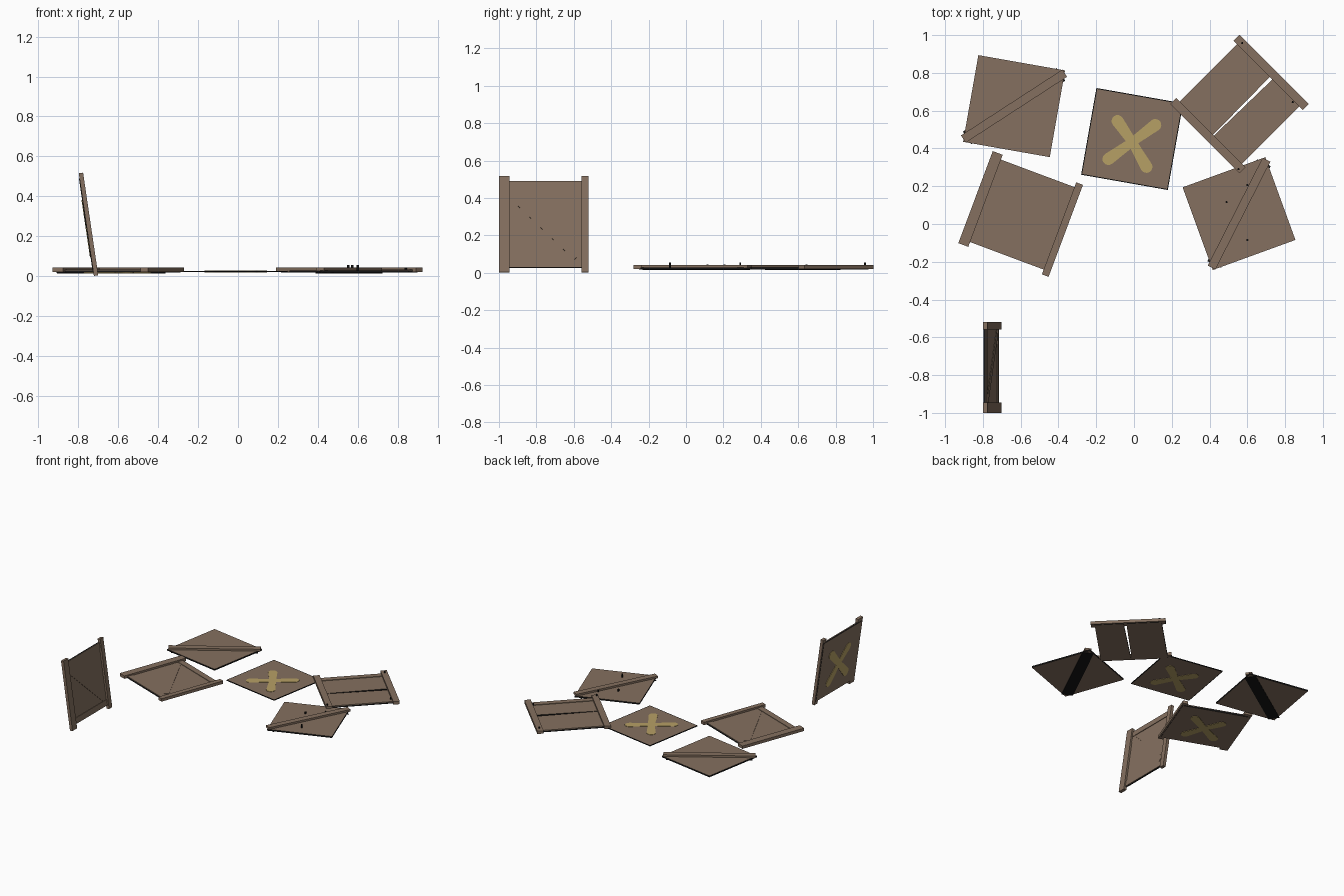
import bpy, bmesh
from math import radians, cos, sin, pi, hypot
from mathutils import Matrix, Vector

cube = bpy.data.objects.get("Cube")
if cube:
    bpy.data.objects.remove(cube, do_unlink=True)


def material(name, rgb):
    m = bpy.data.materials.new(name)
    m.use_nodes = True
    m.diffuse_color = (*rgb, 1)
    node = m.node_tree.nodes["Principled BSDF"]
    node.inputs["Base Color"].default_value = (*rgb, 1)
    node.inputs["Roughness"].default_value = 0.9
    return m


WOOD = material("brown wood", (0.235, 0.163, 0.115))
PAINT = material("yellow paint", (0.47, 0.35, 0.13))
DARK = material("dark edge", (0.008, 0.008, 0.008))


def prism(name, points, low, high, frame, face=WOOD, side=None, border=0):
    """Extrude an outline; walls (and an optional inset border) take the side colour."""
    bm = bmesh.new()
    base = bm.faces.new([bm.verts.new((x, y, low)) for x, y in points])
    up = bmesh.ops.extrude_face_region(bm, geom=[base])["geom"]
    bmesh.ops.translate(bm, vec=(0, 0, high - low),
                        verts=[v for v in up if isinstance(v, bmesh.types.BMVert)])
    bmesh.ops.recalc_face_normals(bm, faces=bm.faces)
    for f in bm.faces:
        f.material_index = int(abs(f.normal.z) < 0.5)
    if border:
        caps = [f for f in bm.faces if f.material_index == 0]
        for f in bmesh.ops.inset_individual(bm, faces=caps, thickness=border)["faces"]:
            f.material_index = 1
    mesh = bpy.data.meshes.new(name)
    bm.to_mesh(mesh)
    bm.free()
    mesh.materials.append(face)
    mesh.materials.append(side or face)
    ob = bpy.data.objects.new(name, mesh)
    bpy.context.collection.objects.link(ob)
    ob.matrix_world = frame
    return ob


def rect(x0, x1, y0, y1):
    return [(x0, y0), (x1, y0), (x1, y1), (x0, y1)]


def bar(length, width, angle):
    turn = Matrix.Rotation(radians(angle), 2)
    a, b = length / 2, width / 2
    return [tuple(turn @ Vector(p)) for p in rect(-a, a, -b, b)]


def flat_frame(x, y, angle):
    return Matrix.Translation((x, y, 0)) @ Matrix.Rotation(radians(angle), 4, "Z")


def painted_cross(name, low, high, frame):
    """Four brush strokes, each widening to a rounded end."""
    ends = [(-0.092, 0.08), (0.108, 0.094), (-0.105, -0.126), (0.1, -0.132)]
    hub = Vector((0.003, -0.016))
    for i, end in enumerate(ends):
        tip = Vector(end)
        d = (tip - hub).normalized()
        n = Vector((-d.y, d.x))
        outline = [hub - d * 0.02 + n * 0.022, hub - d * 0.02 - n * 0.022]
        for k in range(9):
            a = -pi / 2 + pi * k / 8
            outline.append(tip + (d * cos(a) + n * sin(a)) * 0.032)
        prism(f"{name}_stroke_{i + 1}", [tuple(p) for p in outline], low, high, frame, PAINT)


S = 0.233  # half size of a sheet
LOW, TOP, BOARD = 0.017, 0.028, 0.042


# Sheets with one diagonal brace
for name, frame in (("back_lid", flat_frame(-0.635, 0.624, -10)),
                    ("side_lid", flat_frame(0.556, 0.055, 20))):
    prism(name + "_sheet", rect(-S, S, -S, S), LOW, TOP, frame, side=DARK)
    prism(name + "_brace", bar(0.64, 0.046, 43), TOP - 0.002, BOARD, frame)
    prism(name + "_under_strip", bar(0.6, 0.08, 44), LOW - 0.003, LOW, frame, DARK)

# Painted sheet in the middle
middle = flat_frame(-0.01, 0.45, -10)
prism("painted_sheet", rect(-S, S, -S, S), 0.02, 0.026, middle, side=DARK, border=0.007)
painted_cross("top_cross", 0.026, 0.028, middle)
painted_cross("under_cross", 0.018, 0.02, middle)


def end_boards(name, frame, half, left, right):
    prism(name + "_left_board", rect(-half, -half + left, -0.26, 0.26), LOW + 0.003, BOARD, frame)
    prism(name + "_right_board", rect(half - right, half, -0.26, 0.26), LOW + 0.003, BOARD, frame)


def rails(name, frame, half):
    for label, s in (("lower", -1), ("upper", 1)):
        prism(f"{name}_{label}_rail", rect(-half, half, *sorted((s * 0.19, s * S))),
              TOP - 0.002, TOP + 0.004, frame)


# Framed panels: one lies flat, one stands and leans back
lean = radians(8.4)
standing = Matrix(((0, -sin(lean), cos(lean), -0.78),
                   (1, 0, 0, -0.76),
                   (0, cos(lean), sin(lean), 0.255),
                   (0, 0, 0, 1)))
for name, frame, half in (("flat_panel", flat_frame(-0.6, 0.053, -20.5), 0.255),
                          ("standing_panel", standing, 0.24)):
    edge = half - 0.01
    prism(name + "_sheet", rect(-edge, edge, -S, S), LOW, TOP, frame, side=DARK)
    end_boards(name, frame, half, 0.056, 0.038)
    rails(name, frame, edge)
    prism(name + "_brace", bar(0.5, 0.05, -44), TOP - 0.002, TOP + 0.003, frame)
    painted_cross(name + "_cross", LOW - 0.003, LOW, frame)

# Broken panel with a tapering gap between its two halves
split = flat_frame(0.558, 0.635, 45)
E = 0.25
prism("split_panel_upper_half", [(-E, S), (-E, -0.017), (E, -0.012), (E, S)],
      LOW, TOP, split, side=DARK)
prism("split_panel_lower_half", [(-E, -S), (E, -S), (E, -0.032), (-E, -0.022)],
      LOW, TOP, split, side=DARK)
end_boards("split_panel", split, 0.259, 0.045, 0.045)
rails("split_panel", split, E)

# Loose nails sticking up
nails = [(0.573, 0.958), (0.84, 0.645), (0.553, 0.29), (0.6, 0.206), (0.6, -0.085), (0.49, 0.116)]
for i, (x, y) in enumerate(nails):
    ring = [(0.006 * cos(k * pi / 3), 0.006 * sin(k * pi / 3)) for k in range(6)]
    height = 0.055 if i in (0, 2, 4) else 0.044
    prism(f"nail_{i + 1}", ring, TOP - 0.005, height, flat_frame(x, y, 0), DARK)
